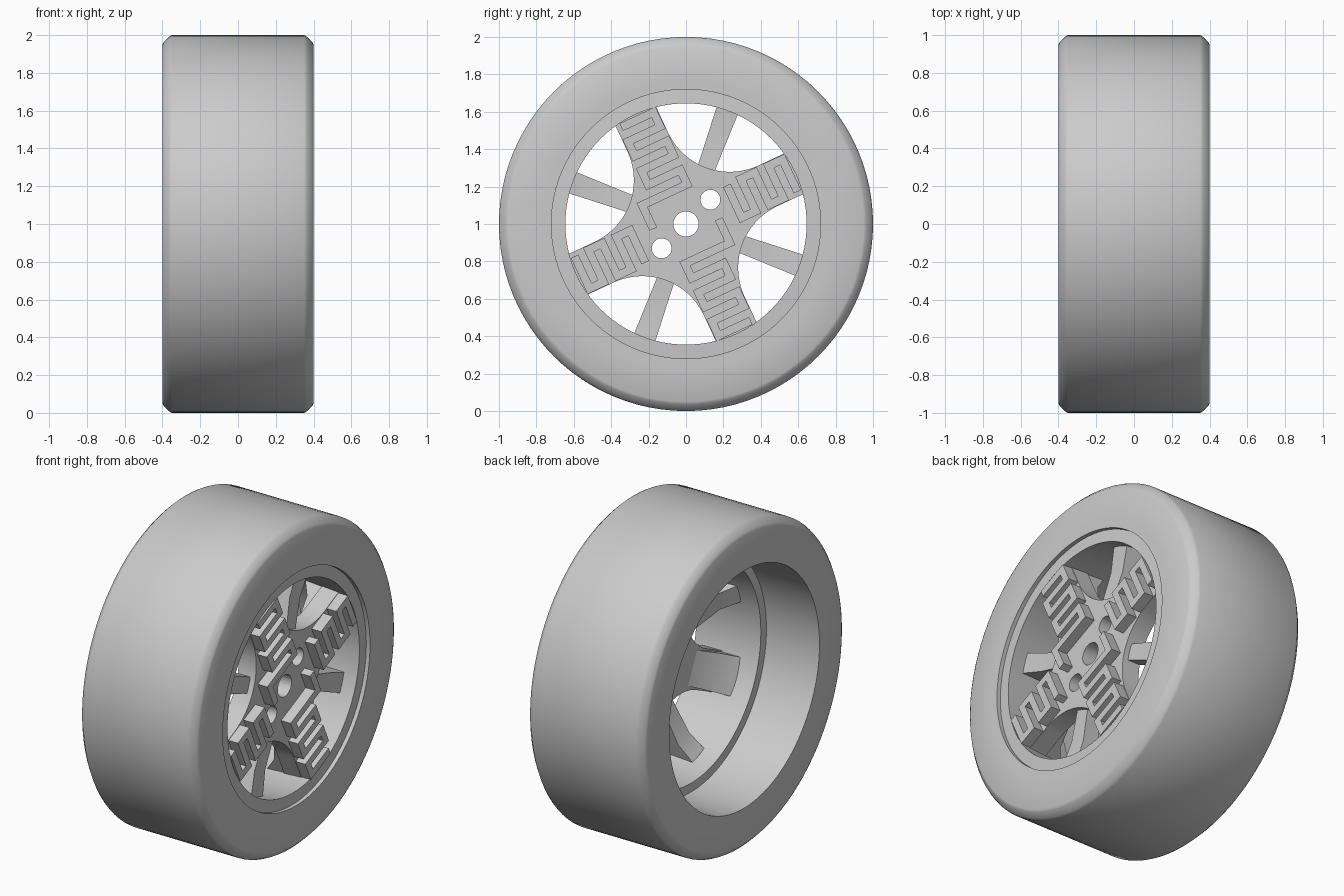
import bpy, bmesh
from math import radians, sin, cos, pi
from mathutils import Matrix, Vector

if "Cube" in bpy.data.objects:
    bpy.data.objects.remove(bpy.data.objects["Cube"])

grey = bpy.data.materials.new("plain_grey")
grey.use_nodes = True
grey.diffuse_color = (0.6, 0.6, 0.6, 1)
grey.node_tree.nodes["Principled BSDF"].inputs["Base Color"].default_value = (0.6, 0.6, 0.6, 1)

# Local x, y, z become world y, z, x, with the axle at z = 1
AXLE = Matrix(((0, 0, 1, 0), (1, 0, 0, 0), (0, 1, 0, 1), (0, 0, 0, 1)))


def finish(obj, angle=30):
    obj.data.materials.clear()
    obj.data.materials.append(grey)
    for other in bpy.context.selected_objects:
        other.select_set(False)
    obj.select_set(True)
    bpy.context.view_layer.objects.active = obj
    bpy.ops.object.shade_smooth_by_angle(angle=radians(angle))


def from_bmesh(name, bm):
    bmesh.ops.recalc_face_normals(bm, faces=bm.faces)
    mesh = bpy.data.meshes.new(name)
    bm.to_mesh(mesh)
    bm.free()
    obj = bpy.data.objects.new(name, mesh)
    bpy.context.collection.objects.link(obj)
    obj.matrix_world = AXLE
    finish(obj)


def revolve(name, profile, steps=96):
    """Closed (depth, radius) profile turned around the axle."""
    bm = bmesh.new()
    verts = [bm.verts.new((r, 0, d)) for d, r in profile]
    edges = [bm.edges.new((verts[i - 1], verts[i])) for i in range(len(verts))]
    bmesh.ops.spin(bm, geom=verts + edges, cent=(0, 0, 0), axis=(0, 0, 1),
                   angle=2 * pi, steps=steps, use_merge=True)
    bmesh.ops.remove_doubles(bm, verts=bm.verts, dist=0.0001)
    from_bmesh(name, bm)


def plate(name, outlines, back, front):
    """Filled outlines (inner ones are holes) given thickness along the axle."""
    curve = bpy.data.curves.new(name, "CURVE")
    curve.dimensions = "2D"
    curve.fill_mode = "BOTH"
    curve.extrude = (front - back) / 2
    for points in outlines:
        spline = curve.splines.new("POLY")
        spline.points.add(len(points) - 1)
        for p, (u, v) in zip(spline.points, points):
            p.co = (u, v, 0, 1)
        spline.use_cyclic_u = True
    temp = bpy.data.objects.new(name, curve)
    bpy.context.collection.objects.link(temp)
    bpy.context.view_layer.update()
    mesh = bpy.data.meshes.new_from_object(temp.evaluated_get(bpy.context.evaluated_depsgraph_get()))
    bpy.data.objects.remove(temp)
    mesh.transform(Matrix.Translation((0, 0, (front + back) / 2)))
    bm = bmesh.new()
    bm.from_mesh(mesh)
    bmesh.ops.remove_doubles(bm, verts=bm.verts, dist=0.0001)
    from_bmesh(name, bm)


def turn(points, degrees):
    c, s = cos(radians(degrees)), sin(radians(degrees))
    return [(u * c - v * s, u * s + v * c) for u, v in points]


def arc(cu, cv, radius, start, end, steps):
    angles = [radians(start + (end - start) * i / steps) for i in range(steps + 1)]
    return [(cu + radius * cos(a), cv + radius * sin(a)) for a in angles]


def circle(cu, cv, radius):
    return arc(cu, cv, radius, 0, 360, 40)[:-1]


def ribbon(path, half):
    """Outline of a square-cornered path with a constant width."""
    pts = [Vector(p) for p in path]
    left, right = [], []
    for i, p in enumerate(pts):
        near = []
        if i > 0:
            near.append((p - pts[i - 1]).normalized())
        if i < len(pts) - 1:
            near.append((pts[i + 1] - p).normalized())
        n = sum((Vector((-d.y, d.x)) for d in near), Vector((0, 0)))
        left.append(tuple(p + n * half))
        right.append(tuple(p - n * half))
    return left + right[::-1]


def meander(first, pitch, bars, side, reach=0.095):
    path = []
    for i in range(bars):
        u = first + i * pitch
        path += [(u, side * reach), (u, -side * reach)]
        side = -side
    return path


def spoke(name, degrees, profile, inner, outer):
    """Side profile (radius, depth) widened across, tapering along the radius."""
    bm = bmesh.new()
    sides = []
    for s in (-1, 1):
        sides.append([bm.verts.new((r, s * (inner + (outer - inner) * r / 0.69), d))
                      for r, d in profile])
        bm.faces.new(sides[-1])
    for i in range(len(profile)):
        bm.faces.new((sides[0][i - 1], sides[0][i], sides[1][i], sides[1][i - 1]))
    bmesh.ops.rotate(bm, verts=bm.verts, matrix=Matrix.Rotation(radians(degrees), 3, "Z"))
    from_bmesh(name, bm)


# Tyre with softly bevelled shoulders
shoulder = [(0.35, 1.0), (0.365, 0.992), (0.393, 0.964), (0.4, 0.95)]
revolve("tyre", [(0.4, 0.77)] + shoulder[::-1] + [(-d, r) for d, r in shoulder] + [(-0.4, 0.77)])

# Rim: flush outer lip, recessed inner lip, stepped open barrel
revolve("rim", [(0.4, 0.77), (0.4, 0.72), (0.375, 0.72), (0.38, 0.645), (0.3, 0.65),
                (-0.04, 0.675), (-0.04, 0.73), (-0.4, 0.735), (-0.4, 0.77)])

# Star-shaped hub plate with concave webs, axle hole and two bolt holes
star = []
for k in range(4):
    a = 25 + 90 * k
    star += turn([(0.67, -0.12), (0.67, 0.12)], a)
    (cu, cv), = turn([(0.683, 0)], a + 45)
    star += arc(cu, cv, 0.363, a - 90, a - 180, 20)
plate("hub_star", [star, circle(0, 0, 0.067), circle(0.13, 0.13, 0.053),
                   circle(-0.13, -0.13, 0.053)], 0.2, 0.32)

# Plain spokes between the star arms, and flared feet behind the arms
for k in range(4):
    spoke("plain_spoke", 70 + 90 * k,
          [(0.27, 0.29), (0.5, 0.27), (0.69, 0.29), (0.69, 0.06), (0.64, 0.09),
           (0.56, 0.15), (0.27, 0.21)], 0.035, 0.062)
    spoke("arm_foot", 25 + 90 * k,
          [(0.35, 0.25), (0.69, 0.25), (0.69, 0.06), (0.64, 0.09), (0.56, 0.15),
           (0.35, 0.21)], 0.09, 0.115)

# Raised square meanders on the star arms
hook = [(0.05, 0.17), (0.19, 0.17)]
for half_turn in (0, 180):
    plate("hooked_meander",
          [turn(ribbon(hook + meander(0.19, 0.085, 6, 1)[1:], 0.022), 115 + half_turn)], 0.31, 0.385)
    plate("open_meander",
          [turn(ribbon(meander(0.285, 0.082, 5, 1), 0.022), 25 + half_turn)], 0.31, 0.385)
